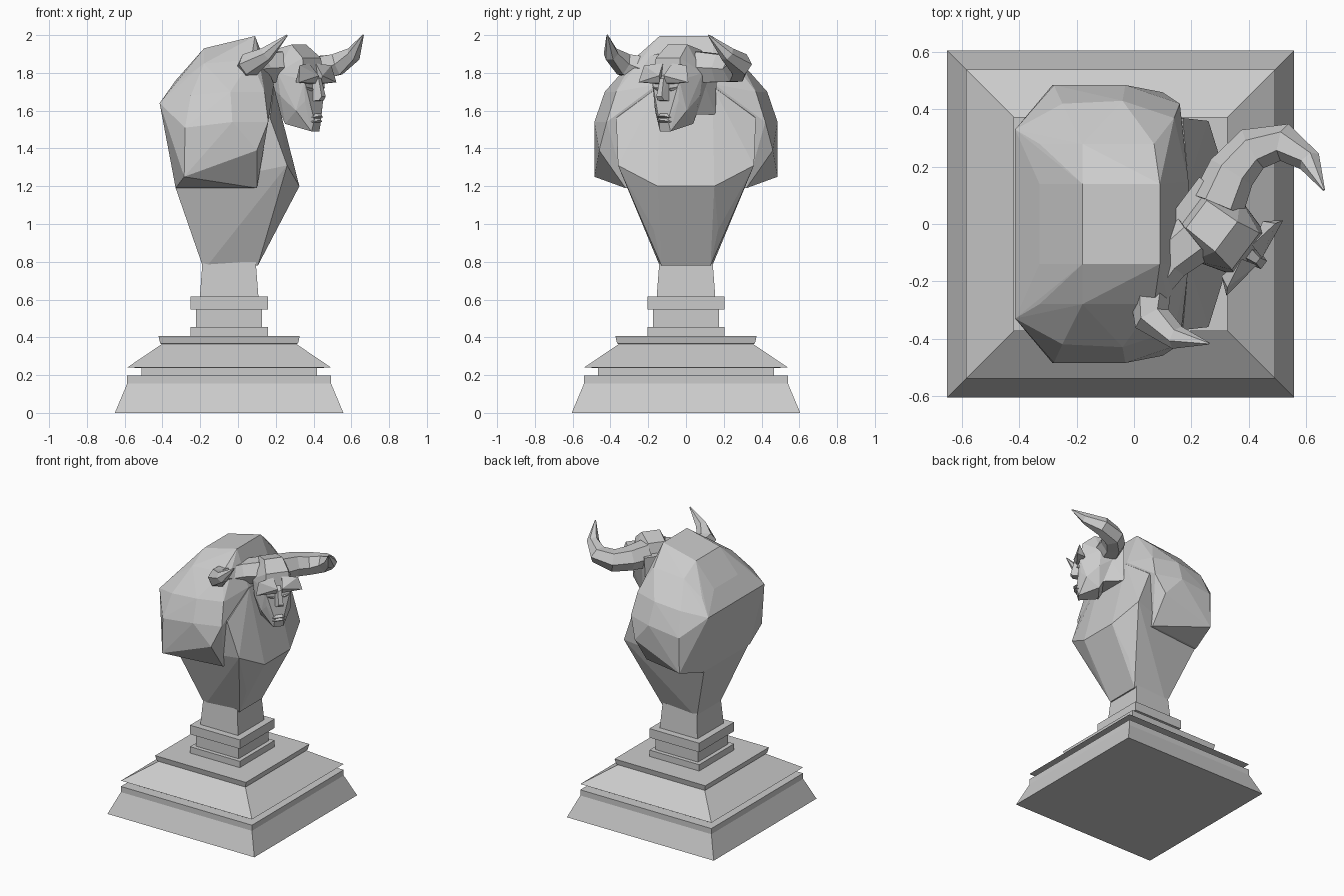
import bpy, bmesh, math
from mathutils import Vector, Matrix

CX = -0.047
# Head space: +x is where the face points, y is sideways, z stays in world heights
HEAD = Matrix.Translation((0.29, -0.02, 0)) @ Matrix.Rotation(math.radians(-36.9), 4, 'Z')
WORLD = Matrix.Identity(4)


def finish(name, bm, mat=WORLD):
    bmesh.ops.recalc_face_normals(bm, faces=bm.faces)
    mesh = bpy.data.meshes.new(name)
    bm.to_mesh(mesh)
    bm.free()
    mesh.transform(mat)
    ob = bpy.data.objects.new(name, mesh)
    bpy.context.collection.objects.link(ob)
    return ob


def hull(name, pts, mat=WORLD, sides=(1, -1), joined=True):
    """Faceted solid around points mirrored in y, as one solid or one per side."""
    groups = [[(x, y * s, z) for s in sides for x, y, z in pts]] if joined else \
             [[(x, y * s, z) for x, y, z in pts] for s in sides]
    for g in groups:
        bm = bmesh.new()
        vs = [bm.verts.new(p) for p in g]
        bmesh.ops.remove_doubles(bm, verts=vs, dist=1e-4)
        bmesh.ops.convex_hull(bm, input=bm.verts[:])
        bmesh.ops.delete(bm, geom=[v for v in bm.verts if not v.link_faces], context='VERTS')
        bmesh.ops.dissolve_limit(bm, angle_limit=math.radians(2), verts=bm.verts[:], edges=bm.edges[:])
        finish(name, bm, mat)


def loft(name, rings, mat=WORLD):
    bm = bmesh.new()
    rows = [[bm.verts.new(p) for p in r] for r in rings]
    n = len(rows[0])
    for a, b in zip(rows, rows[1:]):
        for i in range(n):
            bm.faces.new((a[i], a[(i + 1) % n], b[(i + 1) % n], b[i]))
    bm.faces.new(rows[0])
    bm.faces.new(rows[-1])
    finish(name, bm, mat)


def square(h, z):
    return [(CX + h * a, h * b, z) for a, b in ((-1, -1), (1, -1), (1, 1), (-1, 1))]


# Stepped square pedestal and tapered stem
profile = [(0.605, 0), (0.54, 0.155), (0.54, 0.197), (0.465, 0.197), (0.465, 0.238),
           (0.54, 0.24), (0.355, 0.365), (0.365, 0.367), (0.374, 0.408), (0.205, 0.408),
           (0.205, 0.455), (0.175, 0.455), (0.175, 0.548), (0.205, 0.548),
           (0.205, 0.615), (0.155, 0.615), (0.141, 0.80)]
loft("pedestal", [square(h, z) for h, z in profile])

# Torso: narrow waist opening into the chest
hull("torso", [(-0.18, 0.13, 0.757), (0.105, 0.13, 0.78), (0.19, 0.17, 0.97),
               (0.325, 0.15, 1.2), (0.26, 0.36, 1.31), (0.17, 0.37, 1.56),
               (0.19, 0.14, 1.73), (-0.33, 0.26, 1.19), (0.05, 0.30, 1.19),
               (-0.39, 0.15, 1.62), (-0.2, 0.14, 1.9)])

# Hunched shoulders with cut-off arms
hull("shoulders", [(-0.18, 0.14, 1.93), (0.09, 0.14, 1.995), (-0.18, 0.28, 1.85),
                   (0.07, 0.28, 1.87), (-0.33, 0.14, 1.76), (-0.40, 0.15, 1.63),
                   (-0.33, 0.28, 1.74), (-0.415, 0.33, 1.64), (-0.25, 0.42, 1.68),
                   (-0.04, 0.43, 1.70), (0.14, 0.37, 1.70), (0.19, 0.15, 1.74),
                   (-0.28, 0.485, 1.51), (-0.03, 0.485, 1.54), (0.16, 0.42, 1.54),
                   (-0.285, 0.485, 1.25), (0.10, 0.46, 1.39), (0.10, 0.32, 1.19),
                   (-0.33, 0.28, 1.19)])

# Neck behind the jaw
hull("neck", [(-0.16, 0.10, 1.58), (-0.16, 0.11, 1.85), (0.0, 0.08, 1.58), (0.0, 0.1, 1.85)], HEAD)

# Head
hull("head", [(0.04, 0.065, 1.95), (-0.09, 0.06, 1.92), (0.125, 0.08, 1.88),
              (0.145, 0.09, 1.76), (0.0, 0.135, 1.80), (0.01, 0.125, 1.68),
              (0.14, 0.08, 1.65), (0.10, 0.105, 1.60), (0.15, 0.035, 1.49),
              (0.165, 0.03, 1.55), (0.01, 0.08, 1.53), (-0.13, 0.09, 1.78)], HEAD)

# Flared brows, nose, eyelids and mouth
hull("brow", [(0.165, 0.02, 1.745), (0.185, 0.015, 1.785), (0.165, 0.165, 1.75),
              (0.15, 0.14, 1.84), (0.13, 0.03, 1.85), (0.11, 0.12, 1.75),
              (0.15, 0.03, 1.74)], HEAD, joined=False)
hull("nose", [(0.14, 0.018, 1.79), (0.18, 0.012, 1.77), (0.205, 0.018, 1.675),
              (0.19, 0.022, 1.655), (0.14, 0.03, 1.65)], HEAD)
hull("eyelid", [(0.145, 0.03, 1.70), (0.165, 0.035, 1.715), (0.15, 0.085, 1.725),
                (0.13, 0.08, 1.695), (0.13, 0.03, 1.725)], HEAD, joined=False)
for z, d in ((1.572, 0.185), (1.548, 0.18)):
    hull("lip", [(d, 0.015, z), (d - 0.02, 0.045, z - 0.008), (0.13, 0.045, z - 0.01),
                 (d - 0.02, 0.02, z + 0.014), (d - 0.02, 0.02, z - 0.012)], HEAD)

# Curved tapering horns
path = [Vector(p) for p in ((-0.05, 0.07, 1.83), (-0.08, 0.19, 1.825), (-0.07, 0.30, 1.82),
                            (0.005, 0.385, 1.845), (0.115, 0.385, 1.90), (0.215, 0.335, 2.0))]
radii = [0.095, 0.085, 0.077, 0.066, 0.042, 0.004]
for side in (1, -1):
    rings = []
    for i, (p, r) in enumerate(zip(path, radii)):
        t = (path[min(i + 1, 5)] - path[max(i - 1, 0)]).normalized()
        n = t.cross(Vector((0, 0, 1))).normalized()
        b = n.cross(t)
        ring = [p + r * (math.cos(k * math.pi / 3) * n + math.sin(k * math.pi / 3) * b) for k in range(6)]
        rings.append([(v.x, v.y * side, v.z) for v in ring])
    loft("horn", rings, HEAD)
